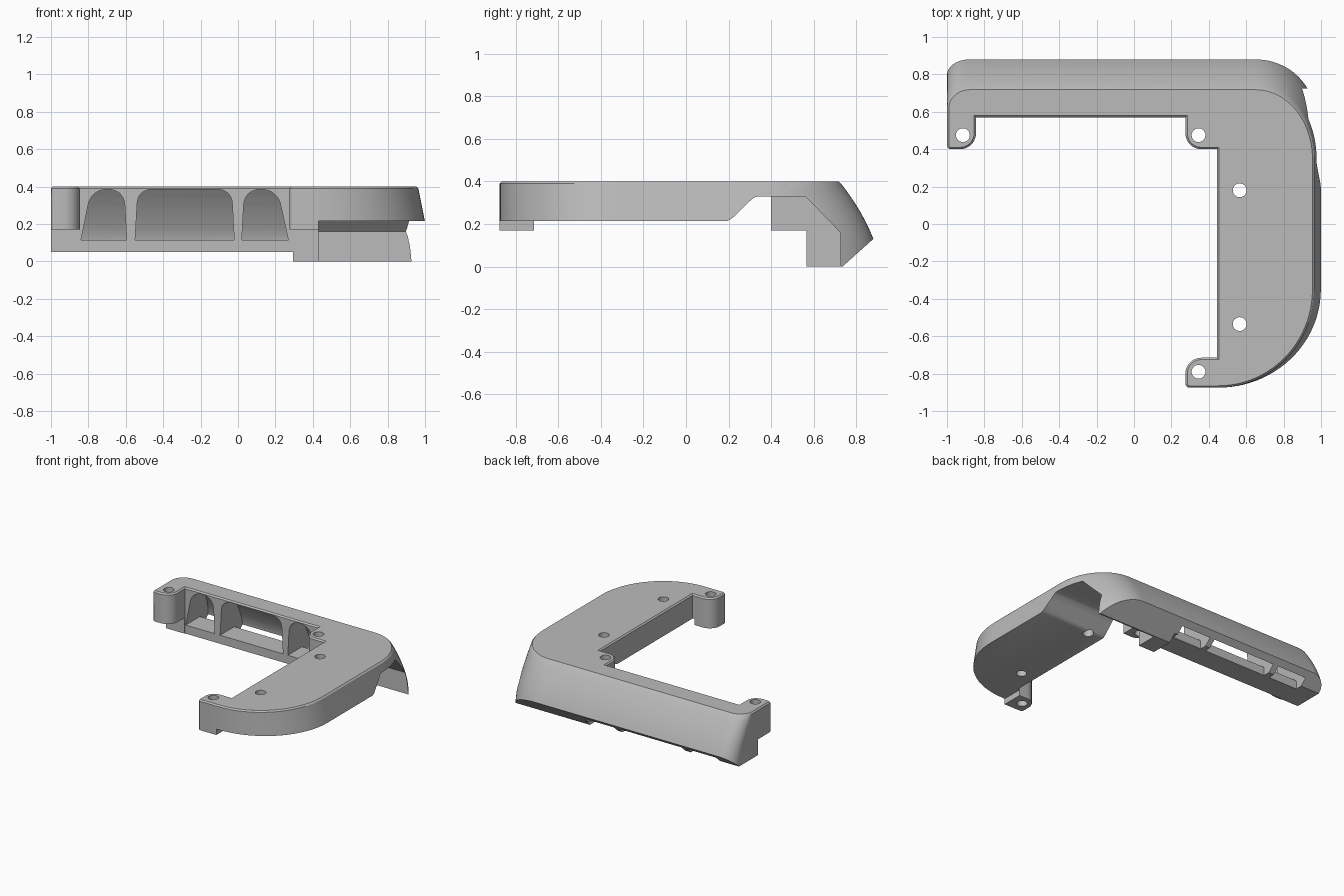
import bpy, bmesh, math

if "Cube" in bpy.data.objects:
    bpy.data.objects.remove(bpy.data.objects["Cube"])

grey = bpy.data.materials.new("plain_grey")
grey.diffuse_color = (0.5, 0.5, 0.5, 1)
grey.use_nodes = True
grey.node_tree.nodes["Principled BSDF"].inputs["Base Color"].default_value = grey.diffuse_color


def arc(cx, cy, rx, ry, a0, a1, n):
    return [(cx + rx * math.cos(math.radians(a0 + (a1 - a0) * i / n)),
             cy + ry * math.sin(math.radians(a0 + (a1 - a0) * i / n))) for i in range(n + 1)]


def back(z):
    """Curved back wall: y position at a height."""
    t = (0.4 - z) / 0.27
    return 0.72 + 0.16 * (1.35 * t - 0.35 * t * t)


def outline(z):
    """Plan of the bracket at a height; outer walls lean, inner walls are upright."""
    xr, yb = min(1 + (0.21 - z) * 0.2, 1.02), back(z)
    p = arc(-0.98, 0.42, 0.02, 0.02, 180, 270, 3)            # left ear
    p += arc(-0.93, 0.485, 0.085, 0.085, -90, 0, 10)
    p += [(-0.845, 0.57), (0.275, 0.57)]
    p += arc(0.36, 0.485, 0.085, 0.085, 180, 270, 10)        # inner corner ear
    p += [(0.445, 0.4), (0.445, -0.715)]
    p += arc(0.36, -0.8, 0.085, 0.085, 90, 180, 10)          # front ear
    p += arc(0.295, -0.855, 0.02, 0.02, 180, 270, 3)
    p += arc(0.45, -0.35, xr - 0.45, 0.525, -90, 0, 24)      # front right corner
    p += arc(0.65, 0.35, xr - 0.65, yb - 0.35, 0, 90, 24)    # back right corner
    p += arc(-0.88, yb - 0.11, 0.12, 0.11, 90, 180, 12)      # back left corner
    return p


def make_object(name, bm):
    bmesh.ops.recalc_face_normals(bm, faces=bm.faces)
    me = bpy.data.meshes.new(name)
    bm.to_mesh(me)
    bm.free()
    me.materials.append(grey)
    ob = bpy.data.objects.new(name, me)
    bpy.context.collection.objects.link(ob)
    return ob


def loft(name, rings, chamfer=0):
    bm = bmesh.new()
    vs = [[bm.verts.new(c) for c in r] for r in rings]
    n = len(rings[0])
    for a, b in zip(vs, vs[1:]):
        for i in range(n):
            j = (i + 1) % n
            bm.faces.new((a[i], a[j], b[j], b[i]))
    bm.faces.new(vs[0][::-1])
    top = bm.faces.new(vs[-1])
    bm.normal_update()
    if chamfer:
        bmesh.ops.inset_region(bm, faces=[top], thickness=chamfer, depth=chamfer, use_even_offset=True)
    return make_object(name, bm)


def along_x(name, prof, x0, x1):
    return loft(name, [[(x, y, z) for y, z in prof] for x in (x0, x1)])


def apply_boolean(ob, tool, op='DIFFERENCE'):
    m = ob.modifiers.new("cut", 'BOOLEAN')
    m.object, m.operation, m.solver = tool, op, 'EXACT'
    bpy.context.view_layer.objects.active = ob
    bpy.ops.object.modifier_apply(modifier=m.name)
    bpy.data.objects.remove(tool)


def rounded_top(bl, br, tr, tl, r):
    """Trapezoid in x,z with its two top corners rounded."""
    p = [bl, br]
    for c, a, b in ((tr, br, tl), (tl, tr, bl)):
        def toward(q):
            d = math.dist(c, q)
            return [c[k] + (q[k] - c[k]) * r / d for k in (0, 1)]
        s, e = toward(a), toward(b)
        for i in range(9):
            t = i / 8
            w = 0.85 * 2 * t * (1 - t)
            den = (1 - t) ** 2 + w + t * t
            p.append(tuple(((1 - t) ** 2 * s[k] + w * c[k] + t * t * e[k]) / den for k in (0, 1)))
    return p


# main body
levels = [-0.02, 0.03, 0.08, 0.13, 0.17, 0.21, 0.25, 0.29, 0.33, 0.36, 0.39]
body = loft("corner_bracket", [[(x, y, z) for x, y in outline(z)] for z in levels], 0.01)

# hollow under the right arm, leaving the back lip
apply_boolean(body, along_x("arm_cut", [(-2, -1), (0.725, -1), (0.725, 0.16), (0.56, 0.33), (0.335, 0.33),
                                        (0.315, 0.322), (0.215, 0.225), (0.195, 0.215), (-2, 0.215)], 0.43, 2))
# underside of ears, rail and foot, then the sloping rear underside
for prof, x0, x1 in (
        ([(-2, -1), (0.565, -1), (0.565, 0.17), (-2, 0.17)], -2, 0.431),
        ([(-2, -1), (2, -1), (2, 0.05), (-2, 0.05)], -2, 0.295),
        ([(-2, -1), (2, -1), (2, 0.0), (-2, 0.0)], -2, 2),
        ([(0.70, -0.0314), (0.70, -1), (1.3, -1), (1.3, 0.5066)], -2, 2)):
    apply_boolean(body, along_x("under_cut", prof, x0, x1))

# three pockets in the back bar, open at front and below
pocket = [(0.4, 0.115), (0.74, 0.115), (0.74, -0.2), (0.84, -0.2)]
pocket += [(min(0.84, back(z) - 0.045), z) for z in (0.1, 0.14, 0.18, 0.22, 0.26, 0.3, 0.34, 0.385)]
pocket += [(0.4, 0.385)]
for bl, br, tr, tl, r in ((-0.84, -0.595, -0.61, -0.785, 0.085),
                          (-0.55, -0.02, -0.035, -0.535, 0.075),
                          (0.02, 0.27, 0.21, 0.035, 0.085)):
    shape = rounded_top((bl, 0.11), (br, 0.11), (tr, 0.385), (tl, 0.385), r)
    shape = [(bl, -0.15), (br, -0.15)] + shape[1:] + shape[:1]
    window = loft("window", [[(x, y, z) for x, z in shape] for y in (0.45, 1.2)])
    apply_boolean(window, along_x("pocket", pocket, bl - 0.2, br + 0.2), 'INTERSECT')
    apply_boolean(body, window)

# screw holes
for x, y in ((-0.915, 0.475), (0.345, 0.475), (0.345, -0.79), (0.565, 0.18), (0.565, -0.535)):
    ring = arc(x, y, 0.037, 0.037, 0, 360, 24)[:-1]
    apply_boolean(body, loft("hole", [[(a, b, z) for a, b in ring] for z in (-0.5, 0.6)]))

body.select_set(True)
bpy.context.view_layer.objects.active = body
bpy.ops.object.shade_smooth_by_angle(angle=math.radians(30))
